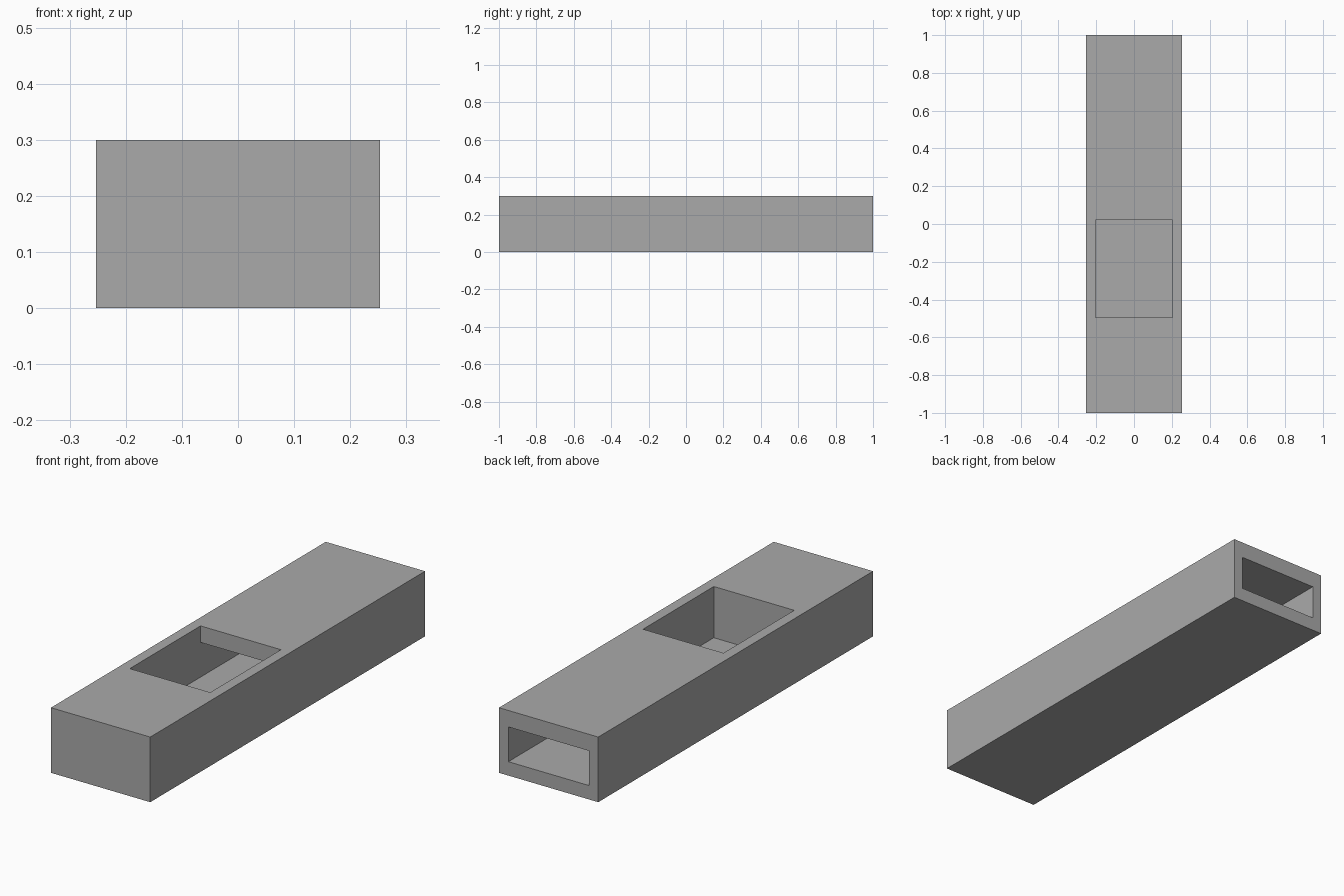
import bpy
import bmesh

cube = bpy.data.objects.get("Cube")
if cube:
    bpy.data.objects.remove(cube, do_unlink=True)

WIDTH, LENGTH, HEIGHT = 0.506, 2.0, 0.3
CAVITY_WIDTH = 0.41
FLOOR, CEILING = 0.064, 0.224
WELL_FRONT, WELL_BACK = -0.495, 0.02
PAST = 0.1  # how far the cutter sticks out of the body

grey = bpy.data.materials.new("plain_grey")
grey.use_nodes = True
colour = (0.4, 0.4, 0.4, 1)
grey.diffuse_color = colour
grey.node_tree.nodes["Principled BSDF"].inputs["Base Color"].default_value = colour


def prism(name, profile, width):
    """Extrude a (y, z) side profile across x, centred on x = 0."""
    bm = bmesh.new()
    face = bm.faces.new([bm.verts.new((-width / 2, y, z)) for y, z in profile])
    side = bmesh.ops.extrude_face_region(bm, geom=[face])["geom"]
    verts = [v for v in side if isinstance(v, bmesh.types.BMVert)]
    bmesh.ops.translate(bm, verts=verts, vec=(width, 0, 0))
    bmesh.ops.recalc_face_normals(bm, faces=bm.faces)
    mesh = bpy.data.meshes.new(name)
    bm.to_mesh(mesh)
    bm.free()
    mesh.materials.append(grey)
    obj = bpy.data.objects.new(name, mesh)
    bpy.context.collection.objects.link(obj)
    return obj


# Solid block
end = LENGTH / 2
body = prism("hollow_block", [(-end, 0), (end, 0), (end, HEIGHT), (-end, HEIGHT)], WIDTH)

# L-shaped cavity: a well open at the top joined to a channel open at the back
cutter = prism("cavity_cutter", [
    (WELL_FRONT, FLOOR), (end + PAST, FLOOR), (end + PAST, CEILING),
    (WELL_BACK, CEILING), (WELL_BACK, HEIGHT + PAST), (WELL_FRONT, HEIGHT + PAST),
], CAVITY_WIDTH)
cutter.hide_render = True

cut = body.modifiers.new("cavity", 'BOOLEAN')
cut.operation = 'DIFFERENCE'
cut.solver = 'EXACT'
cut.object = cutter
bpy.context.view_layer.objects.active = body
bpy.ops.object.modifier_apply(modifier=cut.name)
bpy.data.objects.remove(cutter, do_unlink=True)
